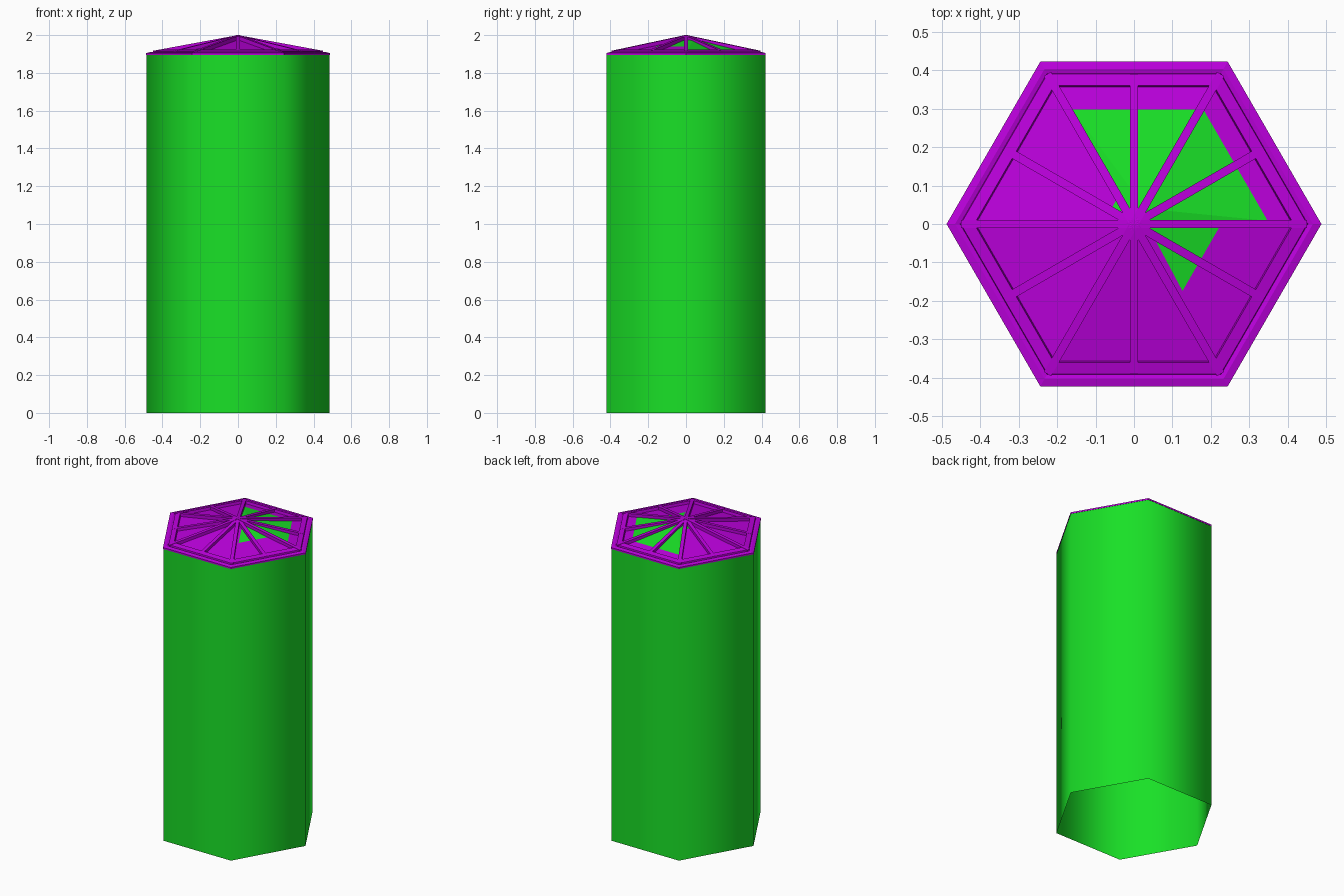
import bpy, bmesh, math
from mathutils import Vector

if "Cube" in bpy.data.objects:
    bpy.data.objects.remove(bpy.data.objects["Cube"])

def material(name, rgb):
    m = bpy.data.materials.new(name)
    m.diffuse_color = (*rgb, 1)
    m.use_nodes = True
    m.node_tree.nodes["Principled BSDF"].inputs["Base Color"].default_value = m.diffuse_color
    return m

GREEN = material("green", (0.01, 0.75, 0.02))
PURPLE = material("purple", (0.5, 0.0, 0.72))

def finish(name, bm, mat, smooth=False):
    bmesh.ops.recalc_face_normals(bm, faces=bm.faces)
    me = bpy.data.meshes.new(name)
    bm.to_mesh(me)
    bm.free()
    ob = bpy.data.objects.new(name, me)
    bpy.context.collection.objects.link(ob)
    me.materials.append(mat)
    for p in me.polygons:
        p.use_smooth = smooth
    return ob

def hex_points(radius, z, n=6):
    return [Vector((radius * math.cos(i * math.tau / n), radius * math.sin(i * math.tau / n), z)) for i in range(n)]

def hex_loft(name, profile, mat, smooth=False, closed=False):
    bm = bmesh.new()
    rings = [[bm.verts.new(p) for p in hex_points(r, z)] for r, z in profile]
    pairs = list(zip(rings, rings[1:] + rings[:1])) if closed else list(zip(rings, rings[1:]))
    for a, b in pairs:
        for i in range(6):
            j = (i + 1) % 6
            bm.faces.new((a[i], a[j], b[j], b[i]))
    return finish(name, bm, mat, smooth)

def hex_cone(name, radius, z, apex, mat):
    bm = bmesh.new()
    ring = [bm.verts.new(p) for p in hex_points(radius, z)]
    top = bm.verts.new(apex)
    for i in range(6):
        bm.faces.new((ring[i], ring[(i + 1) % 6], top))
    return finish(name, bm, mat)

# Hexagonal shell, open underneath
hex_loft("hexagonal_wall", [(0.485, 0), (0.485, 1.9)], GREEN, smooth=True)

# Stepped rim around the roof
hex_loft("roof_rim", [(0.487, 1.895), (0.487, 1.905), (0.465, 1.91), (0.452, 1.907),
                      (0.450, 1.916), (0.415, 1.923), (0.410, 1.90)], PURPLE, closed=True)

# Roof panes: two nearly coincident pyramids that cross each other
hex_cone("purple_panes", 0.43, 1.902, (0, 0, 1.979), PURPLE)
hex_cone("green_panes", 0.43, 1.899, (0.03, 0.04, 1.981), GREEN)

# Twelve ribs rising to the apex, to the corners and to the edge middles
def rib(index):
    a = index * math.tau / 12
    end = 0.45 if index % 2 == 0 else 0.39
    d, s = Vector((math.cos(a), math.sin(a), 0)), Vector((-math.sin(a), math.cos(a), 0))
    slope = 0.083 / end
    section = [(0, 2.0), (end, 2.0 - slope * end), (end, 1.90), (0, 1.965)]
    bm = bmesh.new()
    sides = [[bm.verts.new(d * r + s * w + Vector((0, 0, z))) for r, z in section] for w in (-0.011, 0.011)]
    bm.faces.new(sides[0])
    bm.faces.new(sides[1])
    for i in range(4):
        j = (i + 1) % 4
        bm.faces.new((sides[0][i], sides[0][j], sides[1][j], sides[1][i]))
    finish(f"roof_rib_{index + 1}", bm, PURPLE)

for k in range(12):
    rib(k)
